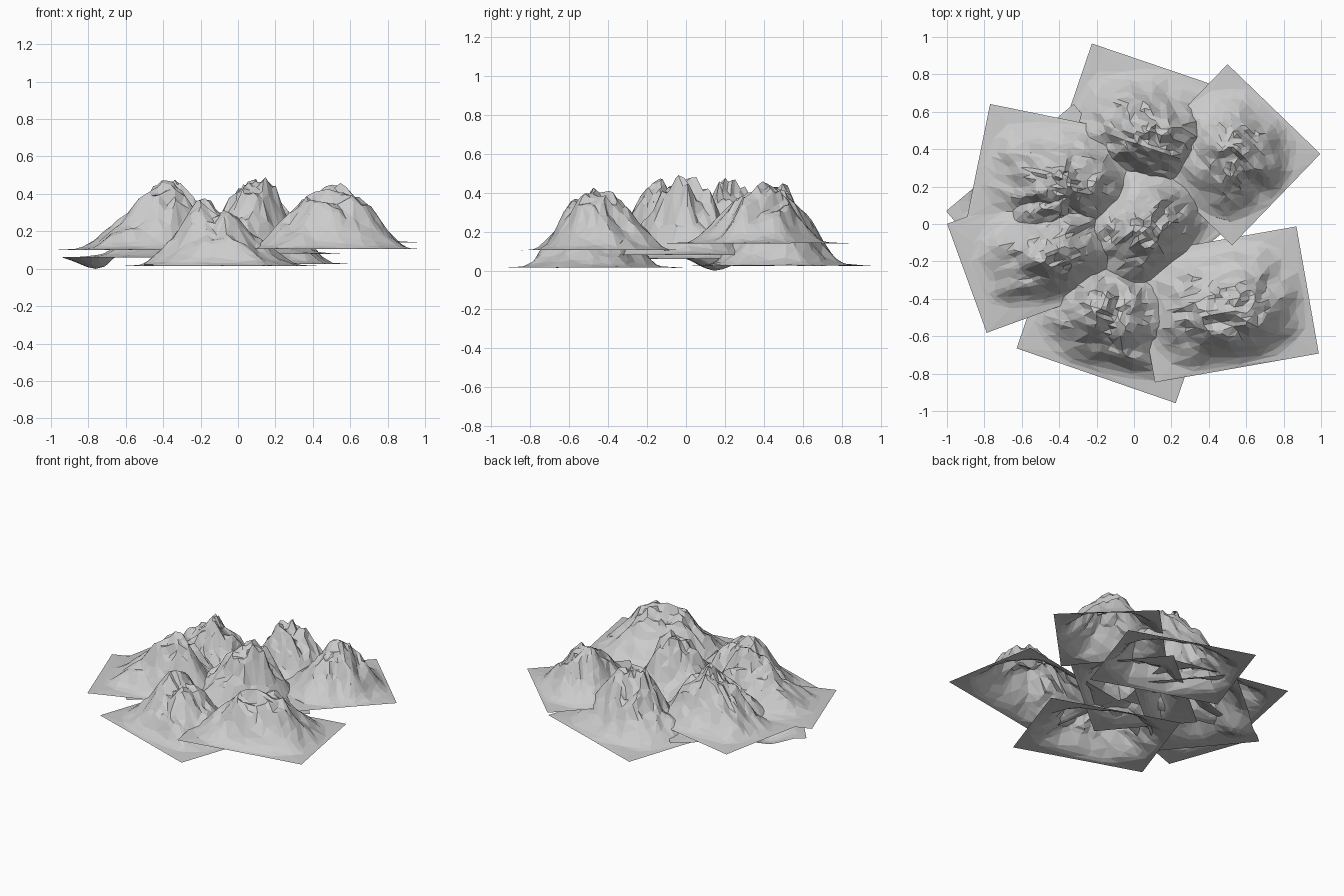
import bpy, bmesh, math
from mathutils import Vector, noise

if "Cube" in bpy.data.objects:
    bpy.data.objects.remove(bpy.data.objects["Cube"])


def dist(p, q):
    return math.hypot(p[0] - q[0], p[1] - q[1])


def mountain(name, centre, size, angle, base, top, peak, power, seed, ridge=0.0, dip=None):
    """Rectangular terrain sheet with an off-centre craggy summit."""
    a = math.radians(angle)
    c, s = math.cos(a), math.sin(a)
    hx, hy = size[0] / 2, size[1] / 2
    # summit in sheet coordinates
    dx, dy = peak[0] - centre[0], peak[1] - centre[1]
    pu, pv = (dx * c + dy * s) / hx, (-dx * s + dy * c) / hy

    bm = bmesh.new()
    bmesh.ops.create_grid(bm, x_segments=40, y_segments=32, size=1)
    heights = {}
    for v in bm.verts:
        u, w = v.co.x, v.co.y
        # distance from the summit: 0 at the top, 1 at the rim
        ru = (u - pu) / (1 - pu) if u > pu else (pu - u) / (1 + pu)
        rw = (w - pv) / (1 - pv) if w > pv else (pv - w) / (1 + pv)
        q = Vector((u * hx, w * hy * 1.5, seed * 3.7))
        # eroded gullies distort the outline of the cone
        wobble = 0.11 * noise.noise(q * 5) + 0.05 * noise.noise(q * 11)
        rr = max(0.0, (ru - ridge) / (1 - ridge))
        r = (rr ** 2.4 + rw ** 2.4) ** (1 / 2.4)
        rim = min(1.0, max(0.0, (1 - max(ru, rw)) * 4))
        r = max(0.0, r + wobble * rim)
        h = (0.5 + 0.5 * math.cos(math.pi * min(1, r))) ** power
        # foot that runs out to the corners
        h += 0.08 * (1 - ru ** 2) * (1 - rw ** 2)
        crag = abs(noise.noise(q * 7 + Vector((5, 2, 1))))
        crag += 0.5 * abs(noise.noise(q * 14))
        heights[v] = h * (1.05 - 0.38 * crag * min(1, h * 2))
    peak_h = max(heights.values())
    for v, h in heights.items():
        x, y = v.co.x * hx, v.co.y * hy
        gx, gy = centre[0] + x * c - y * s, centre[1] + x * s + y * c
        z = base + h / peak_h * (top - base)
        if dip:
            k = max(0, 1 - dist((gx, gy), dip) / 0.2)
            k = k * k * (3 - 2 * k)
            z = z * (1 - k)
        v.co = (gx, gy, z)
    me = bpy.data.meshes.new(name)
    bm.to_mesh(me)
    bm.free()
    ob = bpy.data.objects.new(name, me)
    bpy.context.collection.objects.link(ob)
    # irregular low-poly facets
    dec = ob.modifiers.new("facets", 'DECIMATE')
    dec.ratio = 0.2
    return ob


# ring of mountains, then the two inner ones
mountain("back_mountain", (0.085, 0.495), (0.89, 0.69), -18.8, 0.025, 0.46, (0.11, 0.45), 1.05, 1)
mountain("back_right_mountain", (0.512, 0.37), (0.69, 0.68), -44, 0.14, 0.465, (0.54, 0.38), 1.0, 2)
mountain("front_right_mountain", (0.49, -0.43), (0.89, 0.69), 10, 0.105, 0.43, (0.49, -0.47), 1.05, 3,
         ridge=0.15)
mountain("front_mountain", (-0.09, -0.485), (0.90, 0.69), -19, 0.015, 0.38, (-0.15, -0.47), 1.1, 4)
mountain("front_left_mountain", (-0.48, -0.14), (0.88, 0.62), 20, 0.10, 0.475, (-0.38, -0.13), 1.3, 5)
mountain("back_left_mountain", (-0.40, 0.25), (0.88, 0.62), -11.5, 0.10, 0.475, (-0.33, 0.22), 1.2, 6)
mountain("central_mountain", (0.0, 0.0), (0.88, 0.68), 40, 0.08, 0.49, (0.14, 0.0), 1.5, 7)
mountain("lower_left_slope", (-0.445, 0.095), (0.89, 0.68), 40, 0.06, 0.40, (-0.33, 0.20), 1.3, 8,
         dip=(-0.76, 0.15))
